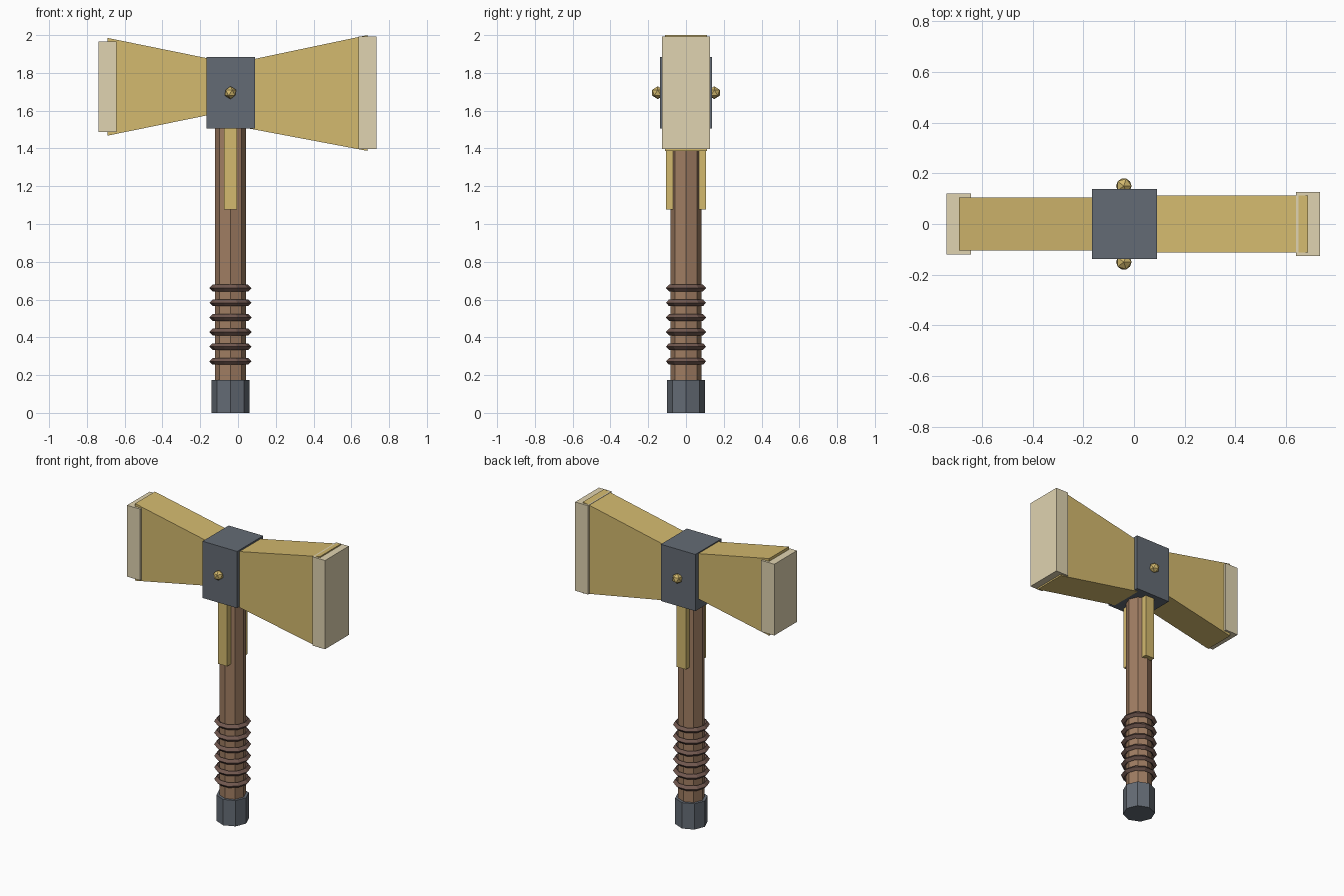
import bpy
from math import pi

if "Cube" in bpy.data.objects:
    bpy.data.objects.remove(bpy.data.objects["Cube"])

AX = -0.04  # x of the handle axis


def srgb(r, g, b):
    return tuple((c / 255) ** 2.2 for c in (r, g, b)) + (1.0,)


def material(name, *rgb):
    m = bpy.data.materials.new(name)
    m.diffuse_color = srgb(*rgb)
    m.use_nodes = True
    m.node_tree.nodes["Principled BSDF"].inputs["Base Color"].default_value = m.diffuse_color
    return m


STEEL = material("dark_steel", 100, 107, 116)
WOOD = material("wood", 158, 124, 98)
LEATHER = material("leather", 112, 88, 80)
BRASS = material("brass", 210, 184, 110)
PALE = material("pale_edge", 223, 210, 175)


def finish(name, mat):
    o = bpy.context.object
    o.name = name
    o.data.materials.append(mat)
    return o


def box(name, mat, x, y, z):
    """Box from (min, max) ranges."""
    bpy.ops.mesh.primitive_cube_add(size=1, location=[sum(r) / 2 for r in (x, y, z)])
    o = finish(name, mat)
    o.scale = [r[1] - r[0] for r in (x, y, z)]
    return o


def rod(name, mat, radius, z0, z1):
    bpy.ops.mesh.primitive_cylinder_add(vertices=8, radius=radius, depth=z1 - z0,
                                        location=(AX, 0, (z0 + z1) / 2))
    return finish(name, mat)


def wedge(name, mat, profile, half_y):
    """Extrude an x-z profile across y."""
    n = len(profile)
    verts = [(x, y, z) for y in (-half_y, half_y) for x, z in profile]
    faces = [tuple(range(n)), tuple(reversed(range(n, 2 * n)))]
    faces += [(i, i + n, (i + 1) % n + n, (i + 1) % n) for i in range(n)]
    me = bpy.data.meshes.new(name)
    me.from_pydata(verts, [], faces)
    o = bpy.data.objects.new(name, me)
    bpy.context.collection.objects.link(o)
    me.materials.append(mat)
    return o


# Handle, pommel and grip rings
rod("handle", WOOD, 0.082, 0.05, 1.7)
rod("pommel", STEEL, 0.1, 0, 0.173)
for i in range(6):
    bpy.ops.mesh.primitive_torus_add(major_segments=10, minor_segments=4,
                                     major_radius=0.094, minor_radius=0.018,
                                     location=(AX, 0, 0.273 + i * 0.0775))
    finish(f"grip_ring_{i + 1}", LEATHER)

# Head block
box("head_block", STEEL, (-0.166, 0.09), (-0.138, 0.138), (1.505, 1.885))

# Flared blades with pale end caps
wedge("left_blade", BRASS,
      [(-0.69, 1.468), (-0.13, 1.582), (-0.13, 1.871), (-0.69, 1.985)], 0.105)
wedge("right_blade", BRASS,
      [(0.05, 1.507), (0.686, 1.387), (0.686, 2.0), (0.05, 1.866)][0:1]
      + [(0.686, 1.387), (0.686, 2.0), (0.05, 1.866)], 0.112)
box("left_cap", PALE, (-0.739, -0.642), (-0.12, 0.12), (1.488, 1.966))
box("right_cap", PALE, (0.639, 0.734), (-0.126, 0.126), (1.397, 1.992))

# Side straps and rivets, front and back
for side, s in (("front", -1), ("back", 1)):
    box(f"{side}_strap", BRASS, (-0.074, -0.006), sorted((s * 0.055, s * 0.107)), (1.077, 1.6))
    bpy.ops.mesh.primitive_ico_sphere_add(subdivisions=1, radius=0.034,
                                          location=(AX, s * 0.15, 1.695))
    finish(f"{side}_rivet", BRASS)
